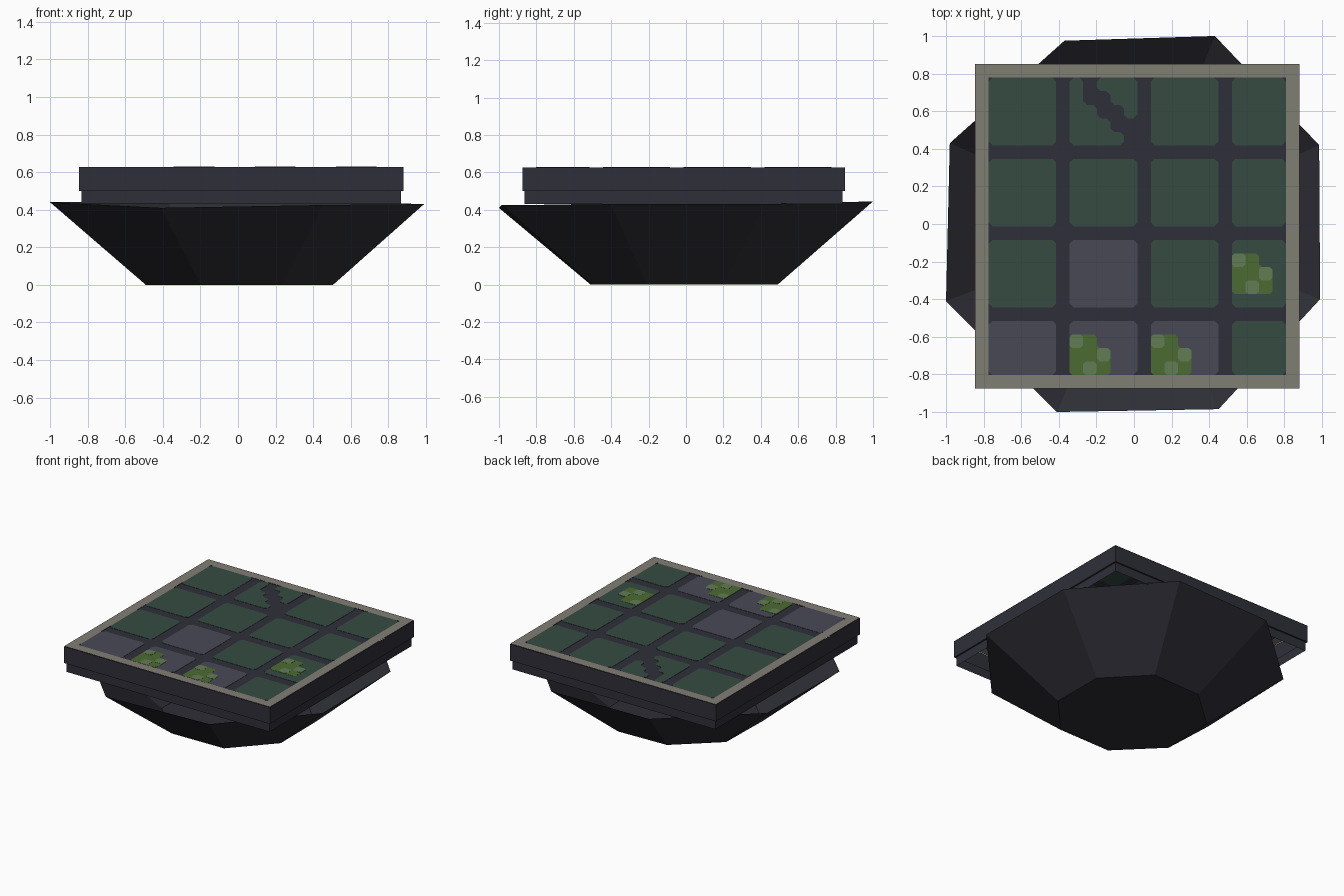
import bpy
import bmesh

if "Cube" in bpy.data.objects:
    bpy.data.objects.remove(bpy.data.objects["Cube"], do_unlink=True)

CX, CY, HALF = 0.0175, -0.0125, 0.8625   # slab centre and half width
PX = HALF / 12                           # paving unit: 24 per side


def material(name, *rgb):
    lin = [((v / 255 + 0.055) / 1.055) ** 2.4 for v in rgb] + [1.0]
    m = bpy.data.materials.new(name)
    m.use_nodes = True
    m.diffuse_color = lin
    bsdf = m.node_tree.nodes["Principled BSDF"]
    bsdf.inputs["Base Color"].default_value = lin
    bsdf.inputs["Roughness"].default_value = 0.9
    return m


ROAD = material("dark slate", 47, 47, 57)
ROCK = material("dark rock", 46, 46, 54)
GRASS = material("dull green", 54, 75, 66)
PAVING = material("grey violet", 73, 73, 86)
STONE = material("warm grey", 128, 126, 116)
BUSH = material("leaf green", 76, 107, 50)
LEAF = material("pale leaf green", 97, 124, 84)


def finish(name, bm, mat):
    me = bpy.data.meshes.new(name)
    bm.to_mesh(me)
    bm.free()
    me.materials.append(mat)
    ob = bpy.data.objects.new(name, me)
    bpy.context.collection.objects.link(ob)


def loft(name, loops, mat, cap=False):
    """Skin a stack of closed loops; optionally close the first one."""
    bm = bmesh.new()
    rings = [[bm.verts.new(p) for p in loop] for loop in loops]
    for a, b in zip(rings, rings[1:]):
        n = len(a)
        for i in range(n):
            j = (i + 1) % n
            bm.faces.new((a[i], a[j], b[j], b[i]))
    if cap:
        bm.faces.new(rings[0][::-1])
    finish(name, bm, mat)


def square(h, z):
    return [(CX + sx * h, CY + sy * h, z)
            for sx, sy in ((-1, -1), (1, -1), (1, 1), (-1, 1))]


def plate(name, outline, z0, z1, mat, cut=0.28):
    """Thin plate from an outline in paving units, with its corners cut."""
    pts = []
    n = len(outline)
    for i, (c, r) in enumerate(outline):
        if not cut:
            pts.append((c, r))
            continue
        for pc, pr in (outline[i - 1], outline[(i + 1) % n]):
            length = abs(pc - c) + abs(pr - r)
            pts.append((c + (pc - c) / length * cut, r + (pr - r) / length * cut))
    bm = bmesh.new()
    face = bm.faces.new([bm.verts.new((CX - HALF + c * PX, CY + HALF - r * PX, z0))
                         for c, r in pts])
    ext = bmesh.ops.extrude_face_region(bm, geom=[face], use_keep_orig=True)
    verts = [v for v in ext["geom"] if isinstance(v, bmesh.types.BMVert)]
    bmesh.ops.translate(bm, verts=verts, vec=(0, 0, z1 - z0))
    bmesh.ops.recalc_face_normals(bm, faces=bm.faces)
    finish(name, bm, mat)


def box(c0, r0, c1, r1):
    return [(c0, r0), (c1, r0), (c1, r1), (c0, r1)]


# Open eight-sided rock bowl with a slightly uneven rim
rim = [(-0.41, -1.0, 0.41), (0.45, -0.985, 0.425), (0.99, -0.40, 0.43),
       (0.985, 0.42, 0.43), (0.43, 1.0, 0.445), (-0.37, 0.975, 0.44),
       (-0.98, 0.43, 0.44), (-1.0, -0.41, 0.44)]
foot = [(x * 0.5 + 0.01, y * 0.5 - 0.01, 0) for x, y, z in rim]
loft("rock_bowl", [foot, rim], ROCK, cap=True)

# Hollow stepped slab walls, stone border and road surface
INSET = HALF - 0.012
loft("slab_walls", [square(INSET, 0.432), square(INSET, 0.5),
                    square(HALF, 0.5), square(HALF, 0.626)], ROAD)
loft("stone_border", [square(HALF, 0.628), square(HALF - PX, 0.628)], STONE)
plate("road_surface", box(1, 1, 23, 23), 0.623, 0.626, ROAD, cut=0)

# City blocks: four by four, the last row and column narrower
starts = (1, 7, 13, 19)
paved = {(0, 3), (1, 3), (2, 3), (1, 2)}
for i, c in enumerate(starts):
    for j, r in enumerate(starts):
        if (i, j) == (1, 0):
            continue
        kind = "paved" if (i, j) in paved else "grass"
        plate(f"{kind}_block_{i}_{j}",
              box(c, r, min(c + 5, 23), min(r + 5, 23)), 0.621, 0.628,
              PAVING if kind == "paved" else GRASS)

# Block split by a stepped diagonal lane
upper = [(12, 1), (12, 4)]
lower = [(7, 6), (7, 1), (8, 1), (8, 3)]
for k in range(3):
    upper += [(11 - k, 4 - k), (11 - k, 3 - k)]
    lower += [(9 + k, 3 + k), (9 + k, 4 + k)]
plate("split_block_upper", upper, 0.621, 0.628, GRASS)
plate("split_block_lower", lower, 0.621, 0.628, GRASS)

# Shrubs with paler leaf patches
shape = [(0, 0), (2, 0), (2, 1), (3, 1), (3, 3), (0, 3)]
for k, (c, r) in enumerate(((7, 20), (13, 20), (19, 14))):
    plate(f"shrub_{k}", [(c + a, r + b) for a, b in shape], 0.622, 0.629, BUSH, 0.2)
    for n, (a, b) in enumerate(((0, 0), (2, 1), (1, 2))):
        plate(f"shrub_{k}_leaves_{n}", box(c + a, r + b, c + a + 1, r + b + 1),
              0.623, 0.63, LEAF, 0.2)
